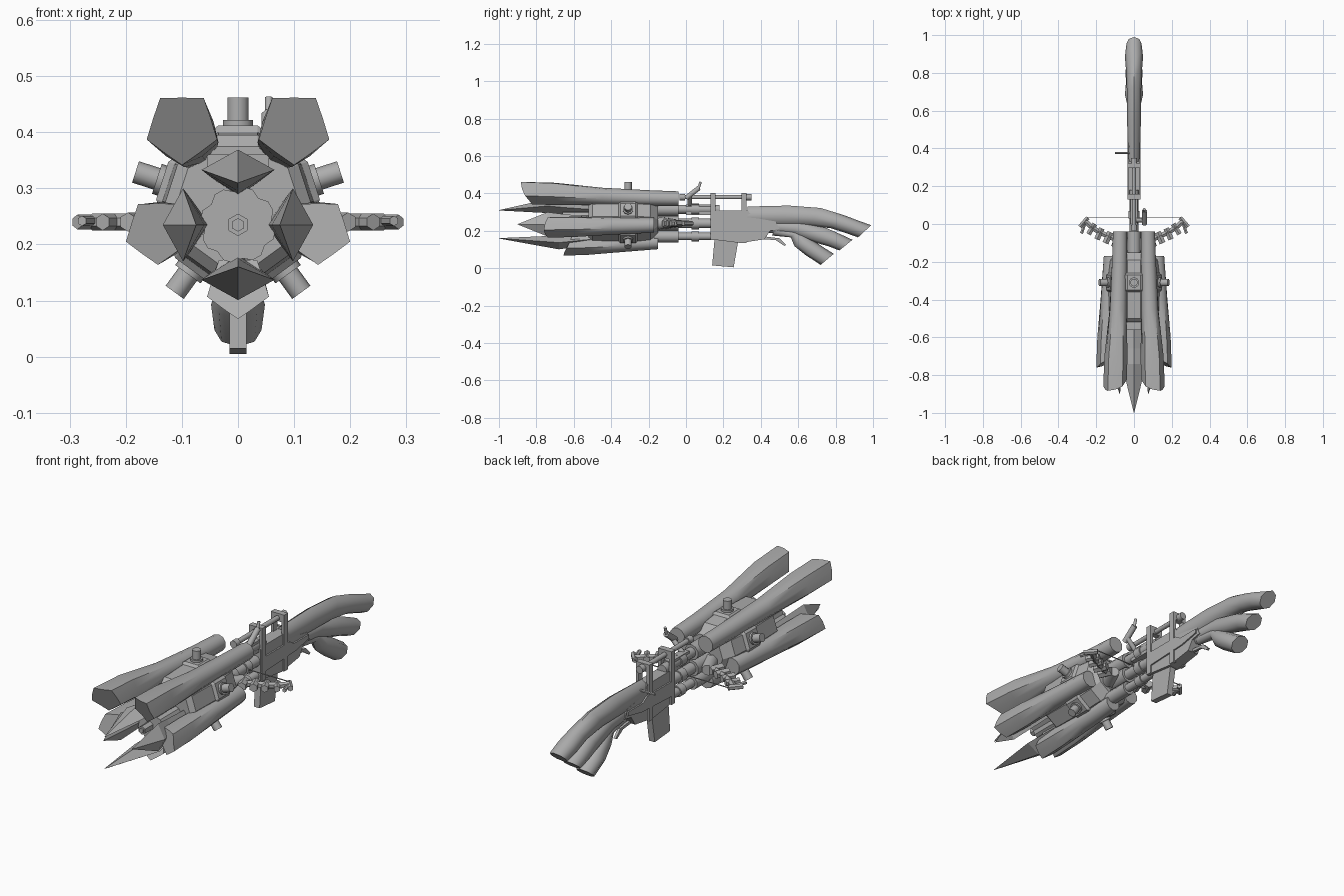
import bpy, bmesh, math
from mathutils import Vector

if "Cube" in bpy.data.objects:
    bpy.data.objects.remove(bpy.data.objects["Cube"])

metal = bpy.data.materials.new("plain_grey")
metal.diffuse_color = (0.42, 0.42, 0.42, 1)
metal.use_nodes = True
metal.node_tree.nodes["Principled BSDF"].inputs["Base Color"].default_value = metal.diffuse_color


def finish(name, bm, smooth=None):
    bmesh.ops.recalc_face_normals(bm, faces=bm.faces)
    me = bpy.data.meshes.new(name)
    bm.to_mesh(me)
    bm.free()
    me.materials.append(metal)
    ob = bpy.data.objects.new(name, me)
    bpy.context.collection.objects.link(ob)
    if smooth:
        bpy.ops.object.select_all(action='DESELECT')
        ob.select_set(True)
        bpy.context.view_layer.objects.active = ob
        bpy.ops.object.shade_smooth_by_angle(angle=math.radians(smooth))
    return ob


def loft(name, rings, smooth=None):
    """Skin equal-sized rings of points and cap both ends."""
    bm = bmesh.new()
    vs = [[bm.verts.new(p) for p in r] for r in rings]
    n = len(vs[0])
    for a, b in zip(vs, vs[1:]):
        for i in range(n):
            bm.faces.new((a[i], a[(i + 1) % n], b[(i + 1) % n], b[i]))
    bm.faces.new(vs[0])
    bm.faces.new(vs[-1])
    return finish(name, bm, smooth)


def box(name, x, y, z):
    """Box from (min, max) pairs."""
    return loft(name, [[(a, b, c) for a, c in ((x[0], z[0]), (x[1], z[0]), (x[1], z[1]), (x[0], z[1]))]
                       for b in y])


def plate(name, outline, half, cx=0):
    """Side outline in (y, z) extruded across x."""
    return loft(name, [[(x, y, z) for y, z in outline] for x in (cx - half, cx + half)])


def rod(name, a, b, r, r2=None, n=8):
    a, b = Vector(a), Vector(b)
    q = (b - a).to_track_quat('Z', 'Y')
    ring = lambda c, s: [c + q @ Vector((s * math.cos(t), s * math.sin(t), 0))
                         for t in [math.tau * (i + .5) / n for i in range(n)]]
    return loft(name, [ring(a, r), ring(b, r if r2 is None else r2)], 50)


AXIS_Z, CORE_Z = 0.235, 0.27


def radial(ang, r, t=0, cz=CORE_Z):
    """(x, z) at radius r and tangential offset t around the long axis."""
    a = math.radians(ang)
    return r * math.cos(a) - t * math.sin(a), cz + r * math.sin(a) + t * math.cos(a)


# Flared pods: pentagon mouths blending into round tails
def pod(name, ang, stations, slant):
    rings = []
    for k, (y, R, r, flat) in enumerate(stations):
        ring = []
        for i in range(10):
            a = math.tau * i / 10
            s = r * (flat if i % 2 else 1)
            x, z = radial(ang, R + s * math.cos(a), s * math.sin(a))
            ring.append((x, y - (slant * math.cos(a) if k == 0 else 0), z))
        rings.append(ring)
    loft(name, rings, 45)


for side, ang in (("right", 54), ("left", 126)):
    pod("upper_pod_" + side, ang, [(-.85, .170, .066, .82), (-.70, .163, .064, .86), (-.45, .142, .048, .95),
                                   (-.20, .130, .042, 1), (-.04, .126, .039, 1)], .033)
for side, ang in (("right", -18), ("left", 198)):
    pod("side_pod_" + side, ang, [(-.73, .150, .060, .82), (-.60, .146, .058, .88), (-.40, .138, .048, .95),
                                  (-.17, .128, .040, 1)], .03)
pod("lower_pod", -90, [(-.63, .145, .058, .82), (-.52, .143, .055, .88), (-.35, .138, .046, .95),
                       (-.15, .130, .038, 1)], .025)

# Four pointed blades around the muzzle
for name, ang, tip, wide in (("top", 90, -1, -.74), ("bottom", 270, -1, -.68),
                             ("right", 0, -.9, -.74), ("left", 180, -.9, -.74)):
    rings = []
    for y, inner, mid, outer, w in ((tip, .074, .075, .076, .001), (wide, .060, .098, .134, .065),
                                    (wide + .08, .055, .09, .122, .055), (-.45, .05, .075, .1, .035)):
        pts = [radial(ang, *p, cz=AXIS_Z) for p in ((inner, 0), (mid, w), (outer, 0), (mid, -w))]
        rings.append([(x, y, z) for x, z in pts])
    loft(name + "_blade", rings)

# Scalloped muzzle drum with hexagonal nozzle
drum = []
for y in (-.66, -.45):
    drum.append([(*(lambda p: (p[0], y, p[1]))(radial(i * 15 + 7.5, .068 if i % 3 else .060, cz=AXIS_Z)),)
                 for i in range(24)])
loft("muzzle_drum", drum)
rod("muzzle_nozzle", (0, -.72, AXIS_Z), (0, -.65, AXIS_Z), .02, n=6)
rod("nozzle_bore", (0, -.727, AXIS_Z), (0, -.71, AXIS_Z), .012, n=6)

# Five-sided core housing, with a collar and rear taper
core = []
for y, r in ((-.52, .105), (-.50, .125), (-.36, .13), (-.35, .142), (-.27, .142), (-.26, .13), (-.19, .12), (-.15, .08)):
    ring = []
    for i in range(5):
        for t in (-.035, .035):
            x, z = radial(18 + 72 * i, r, t)
            ring.append((x, y, z))
    core.append(ring)
loft("core_housing", core)
box("front_top_bridge", (-.055, .055), (-.56, -.50), (.335, .36))

# Radial valve stubs between the pods
for i in range(5):
    ang = 18 + 72 * i
    for label, r0, r1, rad in (("valve_base_", .12, .152, .028), ("valve_stub_", .14, .192, .02)):
        (x0, z0), (x1, z1) = radial(ang, r0), radial(ang, r1)
        rod(label + str(i), (x0, -.31, z0), (x1, -.31, z1), rad, n=10)

# Barrels linking core and receiver
for name, z, r, y0, y1 in (("upper_barrel", .315, .024, -.18, .18), ("middle_barrel", .24, .026, -.2, .16),
                           ("lower_barrel", .17, .02, -.18, .34)):
    rod(name, (0, y0, z), (0, y1, z), r, n=10)
    rod(name + "_sleeve", (0, -.17, z), (0, -.04, z), r + .012, n=10)
    rod(name + "_band", (0, .03, z), (0, .07, z), r + .006, n=10)
box("barrel_bridge", (-.018, .018), (0, .14), (.285, .342))

# Jointed bow arms and string
arm = [(.05, -.10), (.09, -.085), (.135, -.065), (.18, -.045), (.22, -.02), (.26, .015)]
for s, side in ((-1, "left"), (1, "right")):
    rod("arm_root_" + side, (s * .03, -.14, .24), (s * .07, -.06, .24), .035, .025)
    for i, ((x0, y0), (x1, y1)) in enumerate(zip(arm, arm[1:])):
        rod(f"arm_link_{side}_{i}", (s * x0, y0, .24), (s * x1, y1, .24), .015, n=6)
        d = Vector((x1 - x0, y1 - y0)).normalized()
        nx, ny = -d.y * .04, d.x * .04
        rod(f"arm_claw_{side}_{i}", (s * (x1 + nx * .6), y1 + ny * .6, .24),
            (s * (x1 - nx), y1 - ny, .24), .021 - .002 * i, n=6)
    rod("arm_tip_" + side, (s * .25, .03, .242), (s * .278, -.05, .242), .009, n=6)
rod("bow_string", (-.245, .036, .242), (.245, .036, .242), .0025, n=4)

# Receiver, magazine, trigger
plate("receiver", [(.13, .155), (.13, .30), (.17, .31), (.33, .31), (.36, .27), (.48, .25), (.5, .21),
                   (.45, .2), (.42, .155), (.29, .135)], .028)
plate("receiver_cheek", [(.16, .19), (.16, .26), (.34, .26), (.37, .24), (.48, .24), (.48, .22), (.38, .2)], .035)
plate("magazine", [(.155, .18), (.14, .015), (.255, .005), (.285, .18)], .015)
plate("trigger", [(.42, .17), (.42, .155), (.48, .15), (.525, .12), (.535, .125), (.50, .16)], .006)

# Carry rail, posts and sighting lever
rod("top_rail", (0, -.03, .38), (0, .35, .38), .012)
for name, y, z0 in (("front_post", .145, .15), ("rear_post", .31, .135)):
    for x in (-.028, .028):
        box(name, (x - .007, x + .007), (y - .014, y + .014), (z0, .37))
    box(name + "_cap", (-.035, .035), (y - .014, y + .014), (.365, .402))
for i, y in enumerate((-.02, .335)):
    rod(f"rail_end_{i}", (0, y - .015, .38), (0, y + .015, .38), .018)
rod("bolt_handle", (0, .375, .30), (-.1, .375, .30), .006, n=6)
rod("lever_mount", (0, .02, .33), (.055, .02, .385), .012)
rod("sight_lever", (.055, 0, .375), (.055, .07, .43), .014)
rod("sight_tip", (.055, .065, .42), (.055, .078, .462), .007)


# Stock made of three overlapping, drooping tails
def tail(name, stations):
    rings = []
    for yt, zt, yb, zb, w in stations:
        ring = []
        for t, f in ((0, 0), (.15, .7), (.5, 1), (.85, .7), (1, 0), (.85, -.7), (.5, -1), (.15, -.7)):
            ring.append((w * f, yt + (yb - yt) * t, zt + (zb - zt) * t))
        rings.append(ring)
    loft(name, rings, 50)


tail("stock_upper_tail", [(.33, .33, .33, .23, .03), (.55, .335, .5, .225, .036), (.72, .322, .65, .225, .037),
                          (.85, .282, .77, .215, .042), (.92, .255, .85, .19, .048), (.99, .23, .92, .165, .04)])
tail("stock_middle_tail", [(.45, .26, .43, .19, .026), (.62, .25, .56, .18, .03), (.75, .215, .68, .14, .036),
                           (.83, .18, .76, .118, .046), (.89, .152, .82, .095, .04)])
tail("stock_lower_tail", [(.48, .23, .46, .175, .02), (.60, .2, .56, .165, .026), (.67, .155, .58, .118, .034),
                          (.73, .115, .64, .07, .048), (.79, .077, .72, .018, .042)])
